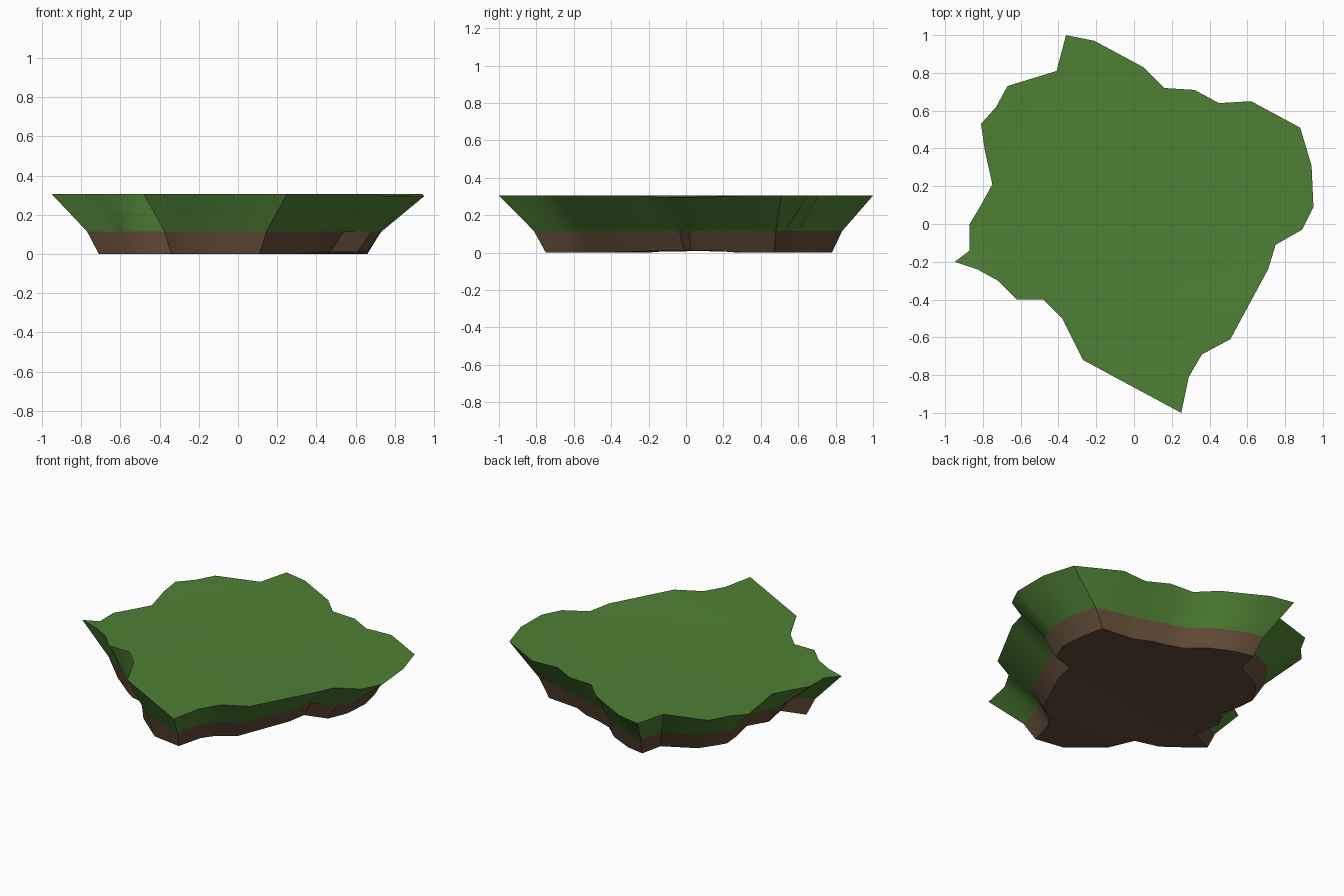
import bpy
import bmesh
import math
from mathutils import Vector

default_cube = bpy.data.objects.get("Cube")
if default_cube:
    bpy.data.objects.remove(default_cube, do_unlink=True)

HEIGHT = 0.305
SEAM = 0.115
DIP = 0.01

# Irregular rim of the grass, counter-clockwise from the front tip
RIM = [
    (.25, -1), (.29, -.81), (.36, -.69), (.51, -.61), (.71, -.24), (.75, -.11),
    (.89, -.03), (.95, .09), (.94, .31), (.88, .51), (.62, .65), (.45, .64),
    (.32, .71), (.16, .72), (.05, .83), (-.21, .97), (-.36, 1), (-.41, .81),
    (-.67, .73), (-.73, .62), (-.81, .53), (-.79, .39), (-.75, .21), (-.81, .1),
    (-.87, 0), (-.87, -.14), (-.95, -.2), (-.83, -.24), (-.72, -.3),
    (-.62, -.4), (-.48, -.4), (-.38, -.5), (-.27, -.72),
]

# Smaller footprint of the soil, point for point under the rim
BASE = [
    (.11, -.75), (.15, -.59), (.2, -.52), (.31, -.44), (.45, -.13), (.47, -.01),
    (.61, .03), (.66, .15), (.66, .33), (.63, .47), (.42, .49), (.32, .54),
    (.23, .56), (.12, .6), (.02, .69), (-.13, .76), (-.24, .78), (-.27, .64),
    (-.46, .54), (-.51, .47), (-.56, .39), (-.55, .28), (-.53, .15), (-.57, .08),
    (-.6, .03), (-.57, -.13), (-.71, -.19), (-.61, -.27), (-.56, -.31),
    (-.49, -.36), (-.34, -.4), (-.27, -.56), (-.08, -.72),
]


def make_material(name, colour):
    """One flat colour, shown in the viewport and in a render."""
    material = bpy.data.materials.new(name)
    material.use_nodes = True
    material.diffuse_color = (*colour, 1)
    shader = material.node_tree.nodes["Principled BSDF"]
    shader.inputs["Base Color"].default_value = (*colour, 1)
    shader.inputs["Roughness"].default_value = 0.9
    return material


def dip_at(y):
    """The ground is slightly thinner across its middle."""
    return DIP if -0.18 < y < 0.25 else 0.0


def make_layer(name, lower, upper, cap, material):
    """Wall between two matching loops, closed on the lower or upper side."""
    mesh = bpy.data.meshes.new(name)
    bm = bmesh.new()
    low = [bm.verts.new(point) for point in lower]
    high = [bm.verts.new(point) for point in upper]
    count = len(low)
    for i in range(count):
        j = (i + 1) % count
        bm.faces.new((low[i], low[j], high[j], high[i]))
    if cap == "upper":
        lid = bm.faces.new(high)
    else:
        lid = bm.faces.new(list(reversed(low)))
    for edge in lid.edges:
        edge.smooth = False
    bmesh.ops.triangulate(bm, faces=[lid])
    bm.to_mesh(mesh)
    bm.free()
    mesh.materials.append(material)

    layer = bpy.data.objects.new(name, mesh)
    bpy.context.collection.objects.link(layer)
    bpy.ops.object.select_all(action="DESELECT")
    layer.select_set(True)
    bpy.context.view_layer.objects.active = layer
    bpy.ops.object.shade_smooth_by_angle(angle=math.radians(40))
    return layer


# Three loops: soil base, seam between soil and grass, grass rim
rim_loop = [Vector((x, y, HEIGHT - dip_at(y))) for x, y in RIM]
base_loop = [Vector((x, y, dip_at(y))) for x, y in BASE]
seam_loop = []
for bottom, top in zip(base_loop, rim_loop):
    point = bottom.lerp(top, 0.25)
    point.z = SEAM
    seam_loop.append(point)

grass_green = make_material("grass green", (0.078, 0.216, 0.036))
soil_brown = make_material("soil brown", (0.127, 0.074, 0.040))

# Grass on top, soil underneath
make_layer("grass_layer", seam_loop, rim_loop, "upper", grass_green)
make_layer("soil_layer", base_loop, seam_loop, "lower", soil_brown)
